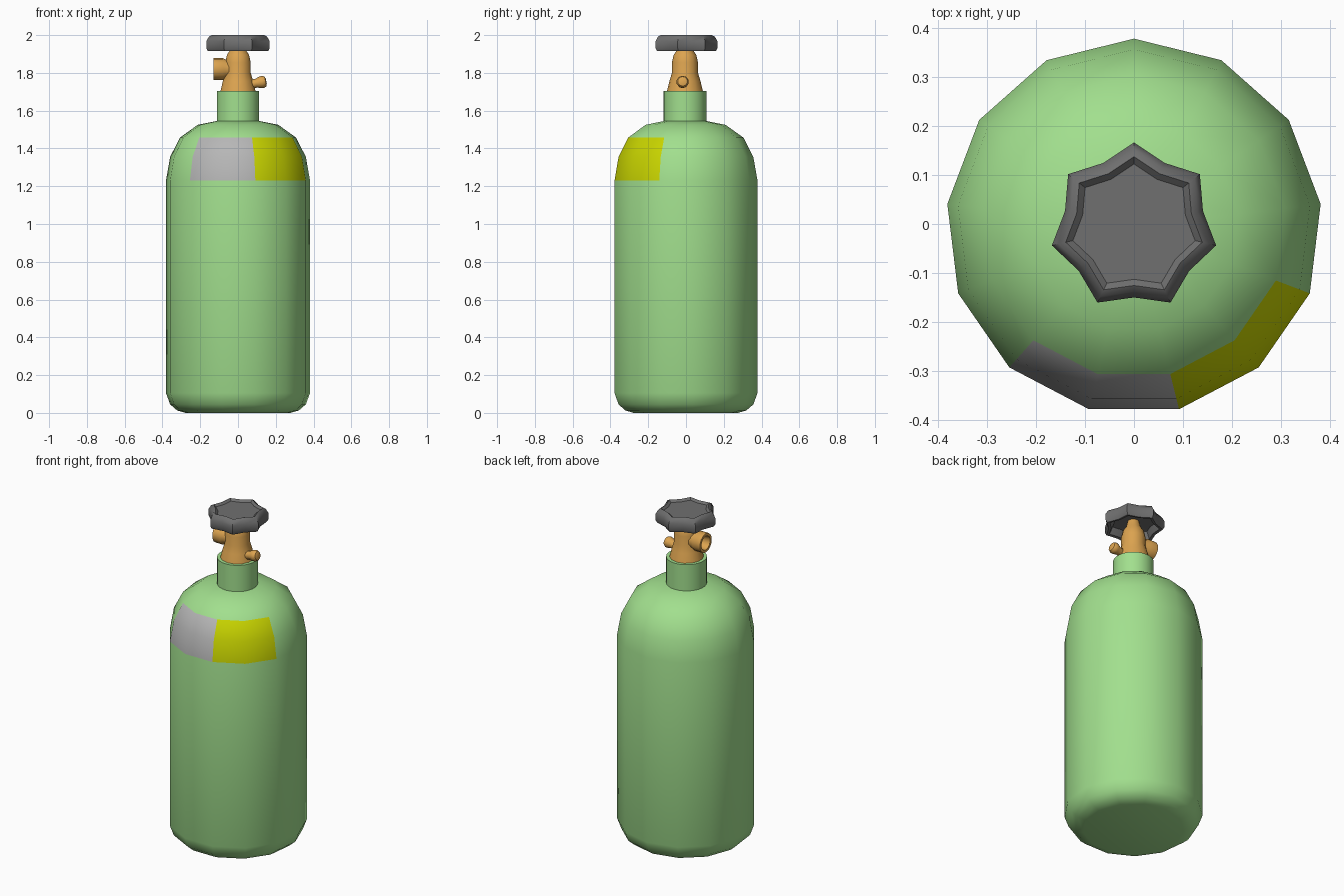
import bpy, bmesh
from math import pi, sin, cos, radians
from mathutils import Matrix, Vector

if "Cube" in bpy.data.objects:
    bpy.data.objects.remove(bpy.data.objects["Cube"])

CY = -0.0055  # odd-sided rings: shift the axis so the bounds are centred


def material(name, rgb):
    m = bpy.data.materials.new(name)
    m.diffuse_color = (*rgb, 1)
    m.use_nodes = True
    m.node_tree.nodes["Principled BSDF"].inputs["Base Color"].default_value = m.diffuse_color
    return m


GREEN = material("green_paint", (0.36, 0.74, 0.27))
BRASS = material("brass", (0.72, 0.37, 0.08))
YELLOW = material("yellow_label", (0.58, 0.66, 0.0))
SILVER = material("silver_label", (0.47, 0.47, 0.47))
GREY = material("dark_grey", (0.16, 0.16, 0.16))


def lathe(name, profile, sides, mats, matrix, lobe=1.0, angle=40, paint=None):
    """Spin (radius, height) points; lobe scales every second vertex."""
    bm = bmesh.new()
    rings = []
    for r, z in profile:
        ring = []
        for i in range(sides):
            a = pi / 2 + 2 * pi * i / sides
            k = r * (lobe if i % 2 else 1)
            ring.append(bm.verts.new((k * cos(a), k * sin(a), z)))
        rings.append(ring)
    for j in range(len(rings) - 1):
        lo, hi = rings[j], rings[j + 1]
        for i in range(sides):
            n = (i + 1) % sides
            f = bm.faces.new((lo[i], lo[n], hi[n], hi[i]))
            if paint:
                f.material_index = paint(i, j)
    bm.faces.new(rings[0][::-1])
    bm.faces.new(rings[-1])
    bmesh.ops.recalc_face_normals(bm, faces=bm.faces)
    bm.transform(matrix)
    me = bpy.data.meshes.new(name)
    bm.to_mesh(me)
    bm.free()
    for m in mats:
        me.materials.append(m)
    ob = bpy.data.objects.new(name, me)
    bpy.context.collection.objects.link(ob)
    bpy.ops.object.select_all(action='DESELECT')
    ob.select_set(True)
    bpy.context.view_layer.objects.active = ob
    bpy.ops.object.shade_smooth_by_angle(angle=radians(angle))
    return ob


def sideways(direction, origin):
    return Matrix.Translation(origin) @ Vector(direction).to_track_quat('Z', 'Y').to_matrix().to_4x4()


UP = Matrix.Translation((0, CY, 0))


# Tank with two labels painted on the shoulder faces
def labels(i, j):
    if j in (4, 5):
        if i in (5, 6):
            return 1
        if i in (7, 8):
            return 2
    return 0


lathe("tank", [(0.28, 0), (0.325, 0.013), (0.362, 0.045), (0.384, 0.105),
               (0.384, 1.23), (0.362, 1.355), (0.31, 1.457), (0.215, 1.525), (0.1, 1.548)],
      13, [GREEN, SILVER, YELLOW], UP, paint=labels)

# Neck collar
lathe("neck", [(0.113, 1.53), (0.113, 1.705)], 26, [GREEN], UP)

# Valve body with flared foot and tapered top
lathe("valve_body", [(0.096, 1.70), (0.082, 1.757), (0.069, 1.80), (0.069, 1.855),
                     (0.06, 1.895), (0.043, 1.92), (0.03, 1.97)], 14, [BRASS], UP)

# Outlet facing -x, with a recessed mouth
lathe("outlet", [(0.05, 0), (0.05, 0.065), (0.058, 0.08), (0.058, 0.13), (0.042, 0.13), (0.036, 0.08)],
      14, [BRASS], sideways((-1, 0, 0), (0, CY, 1.82)))

# Safety plug facing +x, tilted slightly upward
lathe("safety_plug", [(0.024, 0), (0.024, 0.07), (0.031, 0.088), (0.033, 0.105), (0.026, 0.118), (0.014, 0.122)],
      10, [BRASS], sideways((1, 0, 0.2), (0.03, -0.018, 1.732)))

# Seven-lobed handwheel, hollow underneath
lathe("handwheel", [(0.02, 1.962), (0.125, 1.958), (0.145, 1.918), (0.163, 1.915), (0.172, 1.93),
                    (0.172, 1.968), (0.158, 1.992), (0.143, 2.0), (0.128, 1.988), (0.02, 1.988)],
      14, [GREY], UP, lobe=0.84)
